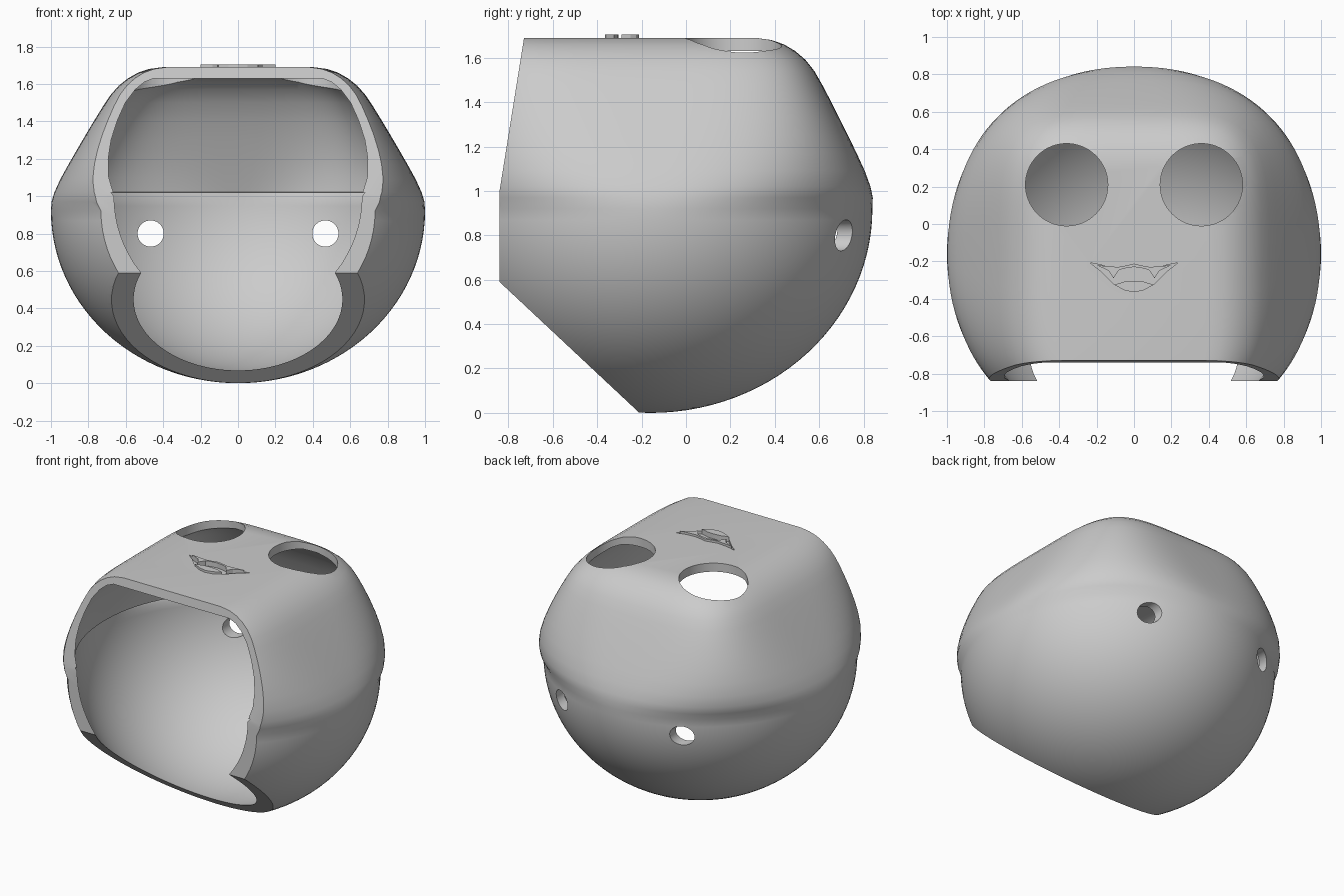
import bpy, bmesh, math

if "Cube" in bpy.data.objects:
    bpy.data.objects.remove(bpy.data.objects["Cube"])

SEGMENTS = 128
CENTRE_Y = -0.16

grey = bpy.data.materials.new("light grey")
grey.use_nodes = True
grey.diffuse_color = (0.6, 0.6, 0.6, 1)
grey.node_tree.nodes["Principled BSDF"].inputs["Base Color"].default_value = grey.diffuse_color


def add_object(name, bm):
    bmesh.ops.recalc_face_normals(bm, faces=bm.faces)
    mesh = bpy.data.meshes.new(name)
    bm.to_mesh(mesh)
    bm.free()
    mesh.materials.append(grey)
    obj = bpy.data.objects.new(name, mesh)
    bpy.context.collection.objects.link(obj)
    return obj


def ring(bm, z, half_x, back, front, power):
    """Superellipse ring whose back and front halves differ in depth."""
    verts = []
    for i in range(SEGMENTS):
        a = 2 * math.pi * i / SEGMENTS
        c, s = math.cos(a), math.sin(a)
        x = math.copysign(abs(c) ** (2 / power), c) * half_x
        y = math.copysign(abs(s) ** (2 / power), s) * (back if s > 0 else front)
        verts.append(bm.verts.new((x, CENTRE_Y + y, z)))
    return verts


def bowl_and_crown(name, radius, equator, bottom, crown, front_start, front_end):
    """Round bowl below, blending into a rounded square crown above."""
    bm = bmesh.new()
    rings = []
    steps = 28
    for i in range(1, steps + 1):
        a = math.pi / 2 * i / steps
        r = radius * math.sin(a)
        rings.append(ring(bm, equator - (equator - bottom) * math.cos(a), r, r, r, 2))
    top = crown[-1][0]
    for z, half in crown:
        u = (z - equator) / (top - equator)
        front = front_start + (front_end - front_start) * u
        rings.append(ring(bm, z, half, half + 0.07 * u, front, 2 + 2.4 * u))
    for low, high in zip(rings, rings[1:]):
        for i in range(SEGMENTS):
            j = (i + 1) % SEGMENTS
            bm.faces.new((low[i], low[j], high[j], high[i]))
    pole = bm.verts.new((0, CENTRE_Y, bottom))
    for i in range(SEGMENTS):
        bm.faces.new((pole, rings[0][(i + 1) % SEGMENTS], rings[0][i]))
    bm.faces.new(rings[-1])
    return add_object(name, bm)


def prism(name, points, start, depth):
    """Extrude a closed outline of 3D points; start shifts it, depth is the sweep."""
    bm = bmesh.new()
    low = [bm.verts.new([p + s for p, s in zip(pt, start)]) for pt in points]
    high = [bm.verts.new([p + s + d for p, s, d in zip(pt, start, depth)]) for pt in points]
    bm.faces.new(low)
    bm.faces.new(high[::-1])
    for i in range(len(low)):
        j = (i + 1) % len(low)
        bm.faces.new((low[i], low[j], high[j], high[i]))
    return add_object(name, bm)


def mirrored(half):
    """Complete a flat outline that starts and ends on the centre line."""
    return [(x, y, 0) for x, y in half] + [(-x, y, 0) for x, y in half[-2:0:-1]]


def circle(radius, upright):
    pts = []
    for i in range(64):
        a = 2 * math.pi * i / 64
        p, q = radius * math.cos(a), radius * math.sin(a)
        pts.append((p, 0, q) if upright else (p, q, 0))
    return pts


def cut(target, cutter):
    mod = target.modifiers.new("cut", 'BOOLEAN')
    mod.operation = 'DIFFERENCE'
    mod.solver = 'EXACT'
    mod.object = cutter
    bpy.ops.object.select_all(action='DESELECT')
    bpy.context.view_layer.objects.active = target
    target.select_set(True)
    bpy.ops.object.modifier_apply(modifier=mod.name)
    bpy.data.objects.remove(cutter)


# Outer shell
shell = bowl_and_crown(
    "shell", 1.0, 0.92, 0.0,
    [(0.97, .997), (1.02, .982), (1.09, .95), (1.17, .906), (1.25, .86), (1.33, .813),
     (1.41, .765), (1.48, .722), (1.54, .682), (1.59, .638), (1.63, .588),
     (1.66, .535), (1.68, .475), (1.69, .4)], 1.0, 0.8)

# Hollow with a small ledge where the crown begins
hollow = bowl_and_crown(
    "hollow", 0.95, 1.0, 0.06,
    [(1.02, .949), (1.021, .93), (1.1, .89), (1.2, .835), (1.3, .78), (1.4, .72),
     (1.5, .655), (1.57, .59), (1.61, .535), (1.63, .48)], 0.95, 0.8)
cut(shell, hollow)

# Front opening, bent in three planes
opening = [(-2, 2), (-.68, 2), (-.84, 1), (-.84, .59), (.324, -.5), (-2, -.5)]
cut(shell, prism("opening", [(0, y, z) for y, z in opening], (-2, 0, 0), (4, 0, 0)))

# Eye holes in the top and cord holes in the back
for side in (-1, 1):
    cut(shell, prism("eye_hole", circle(.22, False), (side * .36, .21, 1.3), (0, 0, 1)))
    cut(shell, prism("cord_hole", circle(.07, True), (side * .467, .3, .8), (0, 1, 0)))

# Shallow grinning mouth
mouth = mirrored([(0, -.212), (.04, -.222), (.085, -.23), (.15, -.225), (.235, -.207),
                  (.18, -.25), (.145, -.285), (.105, -.325), (.05, -.355), (0, -.365)])
cut(shell, prism("mouth_recess", mouth, (0, 0, 1.67), (0, 0, .1)))

# Raised teeth and tongue
teeth = mirrored([(0, -.212), (.04, -.222), (.085, -.23), (.15, -.225), (.2, -.22),
                  (.135, -.25), (.11, -.29), (.08, -.245), (.04, -.235), (0, -.23)])
tongue = mirrored([(0, -.305), (.05, -.308), (.105, -.325), (.05, -.355), (0, -.365)])
prism("teeth", teeth, (0, 0, 1.66), (0, 0, .045))
prism("tongue", tongue, (0, 0, 1.66), (0, 0, .045))

# Smooth shading with crisp rims
bpy.ops.object.select_all(action='DESELECT')
shell.select_set(True)
bpy.context.view_layer.objects.active = shell
bpy.ops.object.shade_smooth_by_angle(angle=math.radians(30))
